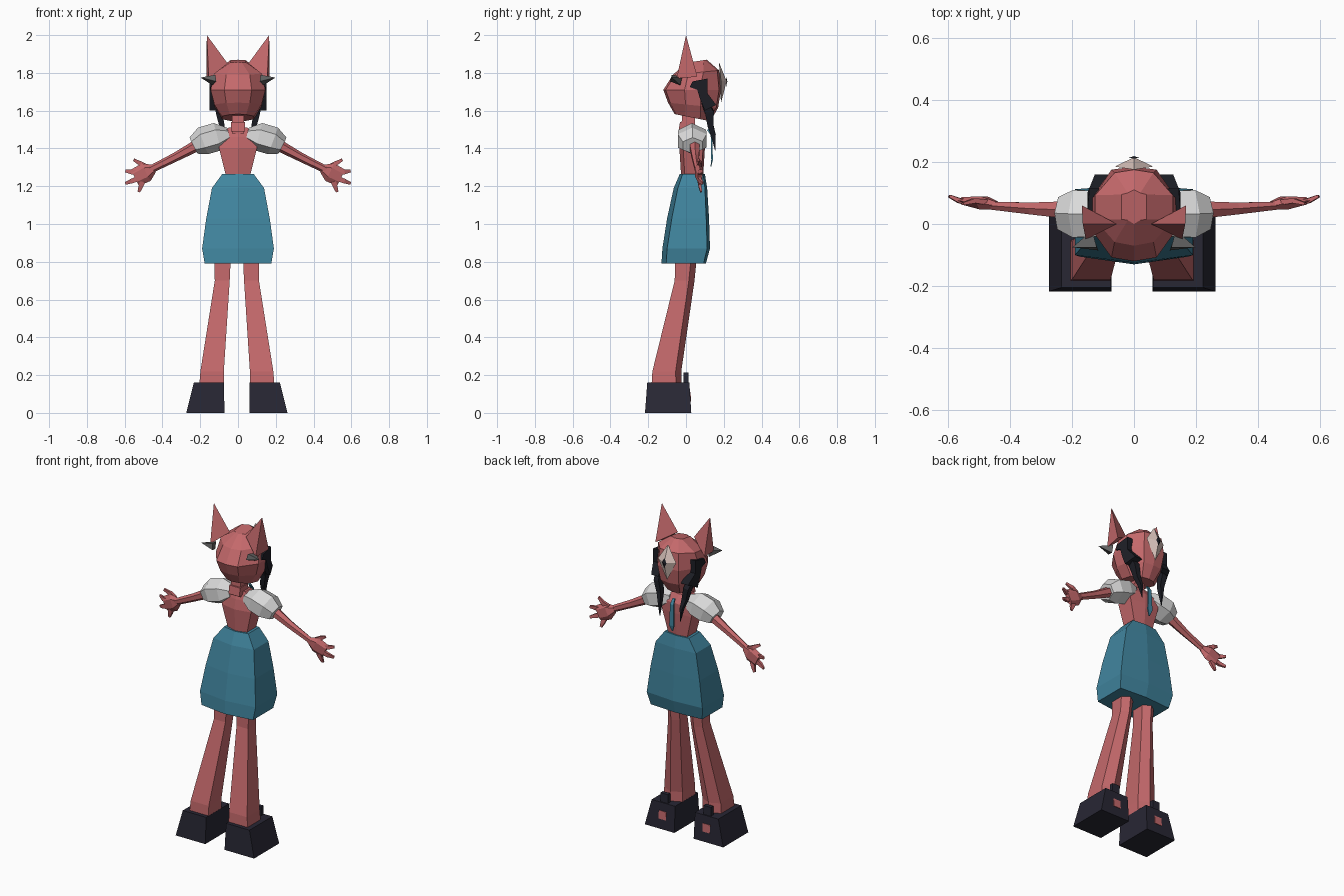
import bpy, bmesh, math
from mathutils import Vector


def material(name, rgb):
    m = bpy.data.materials.new(name)
    m.diffuse_color = (*rgb, 1)
    return m


SKIN = material("rose skin", (0.55, 0.14, 0.147))
TEAL = material("teal cloth", (0.052, 0.235, 0.345))
WHITE = material("white cloth", (0.70, 0.70, 0.70))
CLIP = material("pale pink", (0.71, 0.56, 0.51))
SHOE = material("dark navy", (0.021, 0.020, 0.034))
HAIR = material("black", (0.012, 0.013, 0.019))
GREY = material("grey", (0.12, 0.12, 0.12))


def build(name, verts, faces, mat):
    bm = bmesh.new()
    vs = [bm.verts.new(v) for v in verts]
    for f in faces:
        bm.faces.new([vs[i] for i in f])
    bmesh.ops.recalc_face_normals(bm, faces=bm.faces)
    me = bpy.data.meshes.new(name)
    bm.to_mesh(me)
    bm.free()
    me.materials.append(mat)
    ob = bpy.data.objects.new(name, me)
    bpy.context.collection.objects.link(ob)
    return ob


def loft(name, rings, mat):
    """Skin equal-length rings of points and cap both ends."""
    n = len(rings[0])
    verts = [p for r in rings for p in r]
    faces = [[k * n + i, k * n + (i + 1) % n, (k + 1) * n + (i + 1) % n, (k + 1) * n + i]
             for k in range(len(rings) - 1) for i in range(n)]
    faces += [list(range(n)), [len(verts) - n + i for i in range(n)]]
    return build(name, verts, faces, mat)


def cone(name, base, tip, mat):
    n = len(base)
    faces = [[i, (i + 1) % n, n] for i in range(n)] + [list(range(n))]
    return build(name, list(base) + [tip], faces, mat)


def tube(name, stations, mat, sides=6, s=1):
    """Loft along a path of (x, y, z, half depth in y, half height)."""
    cs = [Vector((s * a[0], a[1], a[2])) for a in stations]
    rings = []
    for k, a in enumerate(stations):
        d = (cs[min(k + 1, len(cs) - 1)] - cs[max(k - 1, 0)]).normalized()
        up = Vector((0, 1, 0)).cross(d).normalized()
        side = d.cross(up)
        rings.append([cs[k] + side * a[3] * math.cos(t) + up * a[4] * math.sin(t)
                      for t in [2 * math.pi * (i + 0.5) / sides for i in range(sides)]])
    return loft(name, rings, mat)


def rect(x0, x1, y0, y1, z, s=1, shift=0):
    return [(s * x + shift, y, z) for x, y in ((x0, y0), (x1, y0), (x1, y1), (x0, y1))]


# Head: faceted rings of eight
def head_ring(z, hx, yf, yb, tilt):
    m = (yf + yb) / 2 - 0.01
    pts = [(0.5, yf + 0.012), (1, m - 0.03), (1, m + 0.05), (0.5, yb - 0.01)]
    half = [(hx * a, y) for a, y in pts]
    ring = [(0, yf)] + half + [(0, yb)] + [(-x, y) for x, y in reversed(half)]
    return [(x, y, z - tilt * (y - m)) for x, y in ring]


loft("head", [head_ring(1.565, 0.085, -0.06, 0.13, 0.2),
              head_ring(1.63, 0.125, -0.095, 0.17, 0.1),
              head_ring(1.71, 0.145, -0.12, 0.185, 0),
              head_ring(1.80, 0.125, -0.07, 0.175, -0.1),
              head_ring(1.86, 0.04, 0.0, 0.11, -0.15)], SKIN)

# Neck, collar piece, torso
loft("neck", [rect(-0.033, 0.033, -0.025, 0.045, 1.48),
              rect(-0.03, 0.03, -0.02, 0.05, 1.61)], SKIN)
loft("collar", [rect(-0.037, 0.037, -0.04, 0.05, 1.49),
                rect(-0.037, 0.037, -0.032, 0.045, 1.54)], SKIN)


def six_ring(z, hx, yf, yb, f, b):
    return [(0, yf, z), (hx, yf + f, z), (hx, yb - b, z),
            (0, yb, z), (-hx, yb - b, z), (-hx, yf + f, z)]


loft("torso", [six_ring(1.24, 0.06, -0.025, 0.09, 0.02, 0.01),
               six_ring(1.40, 0.10, -0.035, 0.10, 0.02, 0.01),
               six_ring(1.46, 0.10, -0.025, 0.10, 0.02, 0.01),
               six_ring(1.51, 0.05, -0.01, 0.07, 0.01, 0.01)], SKIN)

# Skirt
loft("skirt", [six_ring(0.79, 0.176, -0.13, 0.105, 0.025, 0.012),
               six_ring(0.87, 0.19, -0.125, 0.127, 0.025, 0.015),
               six_ring(1.03, 0.168, -0.10, 0.122, 0.025, 0.015),
               six_ring(1.19, 0.138, -0.065, 0.112, 0.022, 0.012),
               six_ring(1.265, 0.083, -0.033, 0.10, 0.015, 0.01)], TEAL)

# Necktie hanging at the back
tube("necktie", [(0, 0.115, 1.50, 0.006, 0.010), (0, 0.135, 1.47, 0.006, 0.016),
                 (0, 0.138, 1.34, 0.006, 0.022), (0, 0.132, 1.305, 0.003, 0.004)], TEAL, 4)

# Diamond clip on the back of the head, with a dark centre
diamond = [(0, 0.175, 1.855), (0.062, 0.185, 1.76), (0, 0.185, 1.64), (-0.062, 0.185, 1.76)]
cone("hair_clip", diamond, (0, 0.215, 1.755), CLIP)
build("clip_centre", [(0, 0.2105, 1.785), (0.016, 0.2135, 1.756), (0, 0.2125, 1.725),
                      (-0.016, 0.2135, 1.756), (0, 0.219, 1.755)],
      [[0, 1, 4], [1, 2, 4], [2, 3, 4], [3, 0, 4], [3, 2, 1, 0]], HAIR)

SHIFT = -0.006  # legs stand slightly off centre
for s, tag in ((-1, "left"), (1, "right")):
    # Ear and the grey spike below it
    cone(tag + "_ear", [(s * 0.168, 0.06, 1.78), (s * 0.055, 0.0, 1.85), (s * 0.155, -0.05, 1.77),
                        ], (s * 0.165, 0.0, 2.0), SKIN)
    cone(tag + "_spike", [(s * 0.12, -0.075, 1.79), (s * 0.135, -0.02, 1.78),
                          (s * 0.135, -0.03, 1.735), (s * 0.115, -0.085, 1.755)],
         (s * 0.198, -0.075, 1.775), GREY)

    # Side hair lock: flat slab against the head
    lock = [(0.02, 1.725), (0.035, 1.755), (0.115, 1.77), (0.115, 1.69), (0.16, 1.63),
            (0.10, 1.60), (0.075, 1.66), (0.06, 1.71)]
    loft(tag + "_hair_lock", [[(s * (x - max(0, y - 0.1) * 0.4), y, z) for y, z in lock]
                              for x in (0.10, 0.15)], HAIR)
    # Hair tail hanging down behind
    tube(tag + "_hair_tail", [(0.115, 0.09, 1.66, 0.02, 0.02), (0.10, 0.125, 1.59, 0.033, 0.024),
                              (0.085, 0.13, 1.52, 0.022, 0.02),
                              (0.075, 0.145, 1.47, 0.018, 0.012),
                              (0.07, 0.155, 1.39, 0.002, 0.002)], HAIR, 4, s)

    # Puffed sleeve
    tube(tag + "_sleeve", [(0.05, 0.035, 1.475, 0.06, 0.035), (0.11, 0.033, 1.462, 0.085, 0.075),
                           (0.185, 0.033, 1.44, 0.088, 0.075),
                           (0.235, 0.035, 1.415, 0.06, 0.048)], WHITE, 6, s)
    # Arm
    tube(tag + "_arm", [(0.20, 0.045, 1.425, 0.033, 0.032), (0.33, 0.05, 1.355, 0.022, 0.024),
                        (0.47, 0.06, 1.285, 0.014, 0.02)], SKIN, 6, s)
    # Hand: palm, thumb and three fingers
    tube(tag + "_palm", [(0.445, 0.06, 1.293, 0.015, 0.022), (0.485, 0.068, 1.275, 0.024, 0.052),
                         (0.545, 0.075, 1.245, 0.014, 0.048)], SKIN, 6, s)
    for i, (bx, bz, tx, tz, ty) in enumerate(((0.48, 1.30, 0.552, 1.34, 0.065),
                                             (0.53, 1.27, 0.595, 1.28, 0.09),
                                             (0.53, 1.24, 0.595, 1.215, 0.09),
                                             (0.505, 1.225, 0.525, 1.17, 0.08))):
        tube("%s_finger_%d" % (tag, i + 1),
             [(bx, 0.07, bz, 0.012, 0.02), ((bx + tx) / 2, 0.075, (bz + tz) / 2, 0.011, 0.017),
              (tx, ty, tz, 0.006, 0.010)], SKIN, 4, s)

    # Flared leg with a ridge down the back
    def leg_ring(z, x0, x1, y0, y1):
        pts = [(x0, y0), (x1, y0), (x1, y1 - 0.03), ((x0 + x1) / 2, y1), (x0, y1 - 0.03)]
        return [(s * x + SHIFT, y, z) for x, y in pts]
    loft(tag + "_leg", [leg_ring(0.10, 0.069, 0.203, -0.185, -0.022),
                        leg_ring(0.22, 0.069, 0.193, -0.178, -0.025),
                        leg_ring(0.70, 0.038, 0.117, -0.06, 0.045),
                        leg_ring(0.85, 0.031, 0.119, -0.055, 0.06)], SKIN)

    # Shoe with heel tab and a small window at the back
    loft(tag + "_shoe", [rect(0.066, 0.268, -0.217, 0.028, 0, s, SHIFT),
                         rect(0.068, 0.228, -0.205, 0.018, 0.16, s, SHIFT)], SHOE)
    loft(tag + "_heel_tab", [rect(0.122, 0.172, -0.012, 0.012, 0.15, s, SHIFT),
                             rect(0.122, 0.172, -0.012, 0.012, 0.215, s, SHIFT)], SHOE)
    loft(tag + "_heel_window", [rect(0.125, 0.175, 0.018, 0.027, 0.06, s, SHIFT),
                                rect(0.125, 0.175, 0.015, 0.024, 0.11, s, SHIFT)], SKIN)
